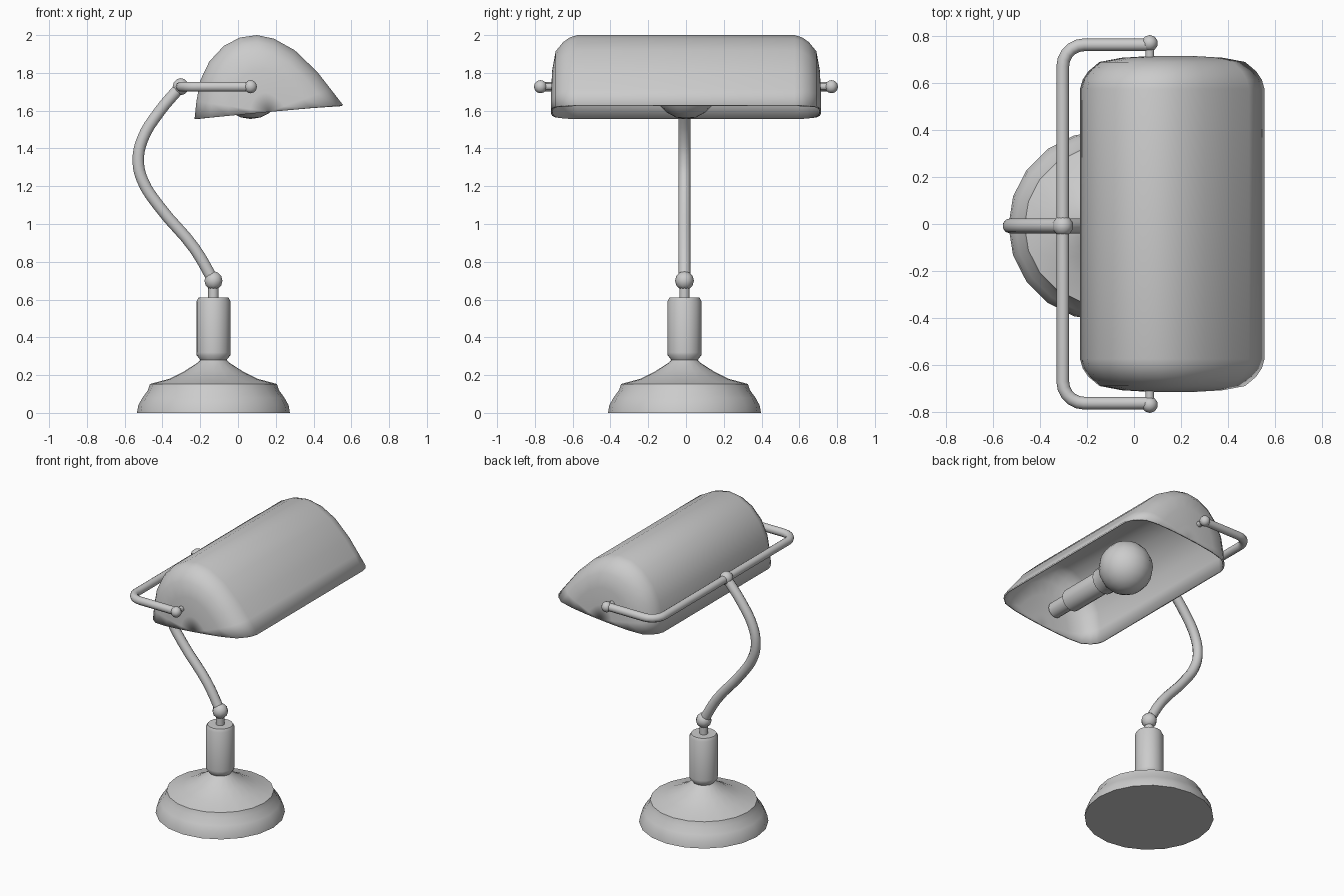
import bpy, bmesh, math
from mathutils import Vector, Matrix

if "Cube" in bpy.data.objects:
    bpy.data.objects.remove(bpy.data.objects["Cube"])

CX, CY = -0.13, -0.008      # column axis
PX, PZ = 0.067, 1.727       # shade pivot axis


def smooth(ob, angle=40):
    bpy.ops.object.select_all(action='DESELECT')
    ob.select_set(True)
    bpy.context.view_layer.objects.active = ob
    bpy.ops.object.shade_smooth_by_angle(angle=math.radians(angle))
    return ob


def finish(name, bm, angle=40):
    bmesh.ops.remove_doubles(bm, verts=bm.verts, dist=1e-5)
    bmesh.ops.recalc_face_normals(bm, faces=bm.faces)
    me = bpy.data.meshes.new(name)
    bm.to_mesh(me)
    bm.free()
    ob = bpy.data.objects.new(name, me)
    bpy.context.collection.objects.link(ob)
    return smooth(ob, angle)


def lathe(name, profile, loc, segs=20, rot=None, angle=40):
    """Spin (radius, height) points about z, closing both ends."""
    bm = bmesh.new()
    pts = [(0, profile[0][1])] + profile + [(0, profile[-1][1])]
    vs = [bm.verts.new((r, 0, z)) for r, z in pts]
    es = [bm.edges.new(p) for p in zip(vs, vs[1:])]
    bmesh.ops.spin(bm, geom=vs + es, cent=(0, 0, 0), axis=(0, 0, 1),
                   angle=math.tau, steps=segs, use_duplicate=False)
    bmesh.ops.remove_doubles(bm, verts=bm.verts, dist=1e-5)
    m = Matrix.Translation(loc)
    if rot:
        m = m @ Matrix.Rotation(rot, 4, 'X')
    bmesh.ops.transform(bm, matrix=m, verts=bm.verts)
    return finish(name, bm, angle)


def ball(name, loc, r, u=10, v=6):
    bm = bmesh.new()
    bmesh.ops.create_uvsphere(bm, u_segments=u, v_segments=v, radius=r,
                              matrix=Matrix.Translation(loc))
    return finish(name, bm, 80)


def tube(name, pts, r, kind='POLY'):
    cu = bpy.data.curves.new(name, 'CURVE')
    cu.dimensions = '3D'
    cu.bevel_depth, cu.bevel_resolution, cu.use_fill_caps = r, 3, True
    cu.resolution_u = 4
    sp = cu.splines.new(kind)
    if kind == 'BEZIER':
        sp.bezier_points.add(len(pts) - 1)
        for b, p in zip(sp.bezier_points, pts):
            b.co = p
            b.handle_left_type = b.handle_right_type = 'AUTO'
    else:
        sp.points.add(len(pts) - 1)
        for b, p in zip(sp.points, pts):
            b.co = (*p, 1)
    ob = bpy.data.objects.new(name, cu)
    bpy.context.collection.objects.link(ob)
    bpy.ops.object.select_all(action='DESELECT')
    ob.select_set(True)
    bpy.context.view_layer.objects.active = ob
    bpy.ops.object.convert(target='MESH')
    return smooth(bpy.context.view_layer.objects.active, 50)


# Base, column and neck
lathe("base", [(0.405, 0), (0.398, 0.04), (0.376, 0.08), (0.347, 0.12), (0.336, 0.153),
               (0.235, 0.18), (0.155, 0.22), (0.085, 0.265), (0.065, 0.285)],
      (CX, CY, 0), 20, angle=30)
lathe("column", [(0.07, 0.28), (0.089, 0.305), (0.09, 0.32), (0.09, 0.59), (0.08, 0.61)],
      (CX, CY, 0), 16)
lathe("neck", [(0.028, 0.60), (0.028, 0.70)], (CX, CY, 0), 10)
ball("lower_joint", (CX, CY, 0.70), 0.05)

# Curved arm
arm = [(-0.13, 0.70), (-0.23, 0.87), (-0.415, 1.09), (-0.505, 1.23), (-0.528, 1.335),
       (-0.505, 1.45), (-0.42, 1.59), (-0.305, 1.727)]
tube("arm", [(x, CY, z) for x, z in arm], 0.032, 'BEZIER')
ball("upper_joint", (-0.303, CY, PZ), 0.045)

# Fork holding the shade, with rounded corners
FX, FY, R = -0.303, 0.763, 0.09
half = [(PX, FY)]
for i in range(6):
    a = math.radians(90 + 18 * i)
    half.append((FX + R + R * math.cos(a), FY - R + R * math.sin(a)))
path = half + [(x, -y) for x, y in reversed(half)]
tube("fork", [(x, y, PZ) for x, y in path], 0.027)
for s, side in ((1, "back"), (-1, "front")):
    ball("fork_end_" + side, (PX, s * 0.77, PZ), 0.035)
    tube("pivot_pin_" + side, [(PX, s * 0.77, PZ), (PX, s * 0.68, PZ)], 0.019)

# Shade: arch section swept along y, shrinking to rounded ends
arch = [(-0.23, 1.556), (-0.22, 1.65), (-0.20, 1.76), (-0.152, 1.86), (-0.075, 1.943),
        (0.01, 1.987), (0.10, 2.0), (0.19, 1.981), (0.30, 1.92), (0.42, 1.805),
        (0.49, 1.715), (0.556, 1.63)]
OX, OZ = 0.163, 1.593
ends = [(0, 0.716), (0.25, 0.715), (0.55, 0.708), (0.79, 0.69), (0.91, 0.65), (0.97, 0.615), (1, 0.575)]
stations = [(s, -y) for s, y in ends] + [(s, y) for s, y in reversed(ends)]
bm = bmesh.new()
rows = [[bm.verts.new((OX + (x - OX) * s, y, OZ + (z - OZ) * s)) for x, z in arch]
        for s, y in stations]
for a, b in zip(rows, rows[1:]):
    for i in range(len(arch) - 1):
        bm.faces.new((a[i], a[i + 1], b[i + 1], b[i]))
bmesh.ops.remove_doubles(bm, verts=bm.verts, dist=1e-5)
bmesh.ops.recalc_face_normals(bm, faces=bm.faces)
# make normals point outwards (top faces up)
top = max(bm.faces, key=lambda f: f.calc_center_median().z)
if top.normal.z < 0:
    bmesh.ops.reverse_faces(bm, faces=bm.faces)
me = bpy.data.meshes.new("shade")
bm.to_mesh(me)
bm.free()
shade = bpy.data.objects.new("shade", me)
bpy.context.collection.objects.link(shade)
smooth(shade, 50)
sol = shade.modifiers.new("thickness", 'SOLIDIFY')
sol.thickness, sol.offset = 0.01, -1

# Bulb and its socket, lying along y under the shade
ball("bulb", (PX, 0, PZ), 0.171, 16, 10)
lathe("bulb_neck", [(0.11, 0.10), (0.09, 0.17), (0.088, 0.22)], (PX, 0, PZ), 16, math.pi / 2)
lathe("socket", [(0.07, 0.20), (0.075, 0.22), (0.075, 0.53), (0.052, 0.545), (0.052, 0.69)],
      (PX, 0, PZ), 16, math.pi / 2)
